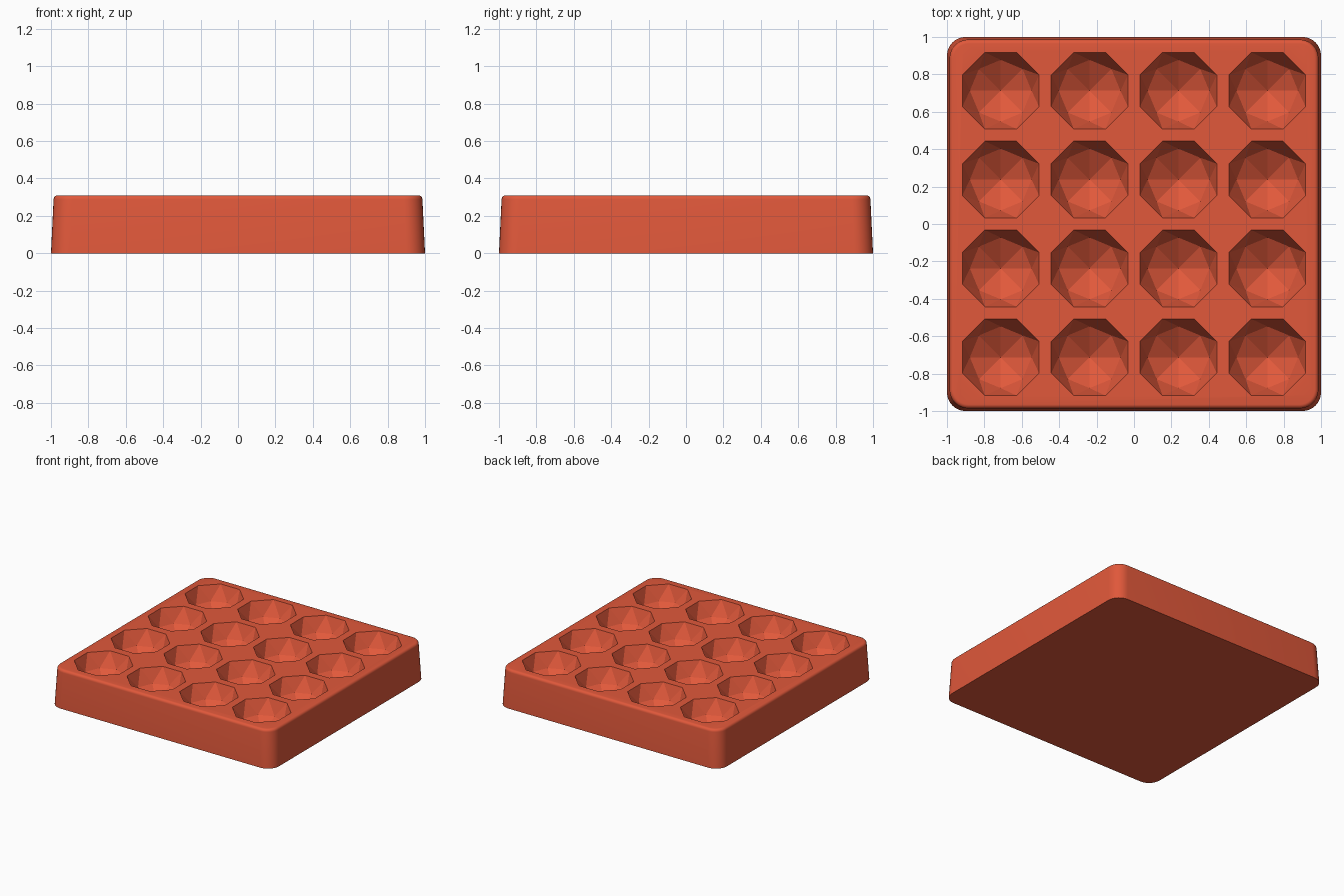
import bpy
import bmesh
from math import sin, cos, pi, radians

old = bpy.data.objects.get("Cube")
if old:
    bpy.data.objects.remove(old, do_unlink=True)

HEIGHT = 0.31
PITCH = 0.475
RIM = 0.205 / cos(pi / 8)      # rim circumradius of a pit

red = bpy.data.materials.new("terracotta red")
red.use_nodes = True
COLOUR = (0.75, 0.098, 0.043, 1)
red.diffuse_color = COLOUR
red.node_tree.nodes["Principled BSDF"].inputs["Base Color"].default_value = COLOUR


def make_object(name, bm):
    bmesh.ops.recalc_face_normals(bm, faces=bm.faces)
    mesh = bpy.data.meshes.new(name)
    bm.to_mesh(mesh)
    bm.free()
    mesh.materials.append(red)
    obj = bpy.data.objects.new(name, mesh)
    bpy.context.collection.objects.link(obj)
    return obj


def bridge(bm, lower, upper):
    n = len(lower)
    for i in range(n):
        j = (i + 1) % n
        bm.faces.new((lower[i], lower[j], upper[j], upper[i]))


def rounded_square(bm, half, radius, z, steps=8):
    ring = []
    for corner in range(4):
        base = pi / 4 + corner * pi / 2
        cx = (half - radius) * (1 if cos(base) > 0 else -1)
        cy = (half - radius) * (1 if sin(base) > 0 else -1)
        for s in range(steps + 1):
            a = corner * pi / 2 + s / steps * pi / 2
            ring.append(bm.verts.new((cx + radius * cos(a), cy + radius * sin(a), z)))
    return ring


def octagon(bm, x, y, radius, z, turn):
    return [bm.verts.new((x + radius * cos(turn + k * pi / 4),
                          y + radius * sin(turn + k * pi / 4), z)) for k in range(8)]


# Tray block: slightly tapered sides, rounded corners and rounded top edge
bm = bmesh.new()
EDGE = 0.022
rings = [rounded_square(bm, 1.0, 0.1, 0)]
for s in range(6):
    a = s / 5 * pi / 2
    inset = EDGE * (1 - cos(a))
    rings.append(rounded_square(bm, 0.986 - inset, 0.1 - inset, HEIGHT - EDGE + EDGE * sin(a)))
for lower, upper in zip(rings, rings[1:]):
    bridge(bm, lower, upper)
bm.faces.new(rings[0][::-1])
bm.faces.new(rings[-1])
tray = make_object("tray", bm)

# Faceted pits: octagonal rim, turned inner ring, pointed bottom
bm = bmesh.new()
for col in range(4):
    for row in range(4):
        x, y = (col - 1.5) * PITCH, (row - 1.5) * PITCH
        lid = octagon(bm, x, y, RIM, HEIGHT + 0.1, pi / 8)
        rim = octagon(bm, x, y, RIM, HEIGHT, pi / 8)
        inner = octagon(bm, x, y, 0.165, HEIGHT - 0.115, 0)
        tip = bm.verts.new((x, y, HEIGHT - 0.215))
        bm.faces.new(lid)
        bridge(bm, rim, lid)
        for k in range(8):
            n = (k + 1) % 8
            bm.faces.new((inner[k], inner[n], rim[k]))
            bm.faces.new((rim[k], inner[n], rim[n]))
            bm.faces.new((tip, inner[n], inner[k]))
cutter = make_object("pit_cutter", bm)
cutter.hide_render = True

# Cut the pits and keep the result
cut = tray.modifiers.new("pits", "BOOLEAN")
cut.operation = "DIFFERENCE"
cut.solver = "EXACT"
cut.object = cutter
bpy.ops.object.select_all(action="DESELECT")
tray.select_set(True)
bpy.context.view_layer.objects.active = tray
bpy.ops.object.modifier_apply(modifier=cut.name)
bpy.data.objects.remove(cutter, do_unlink=True)

# Smooth the rounded edges, keep the pit facets crisp
bpy.ops.object.shade_smooth_by_angle(angle=radians(19))
